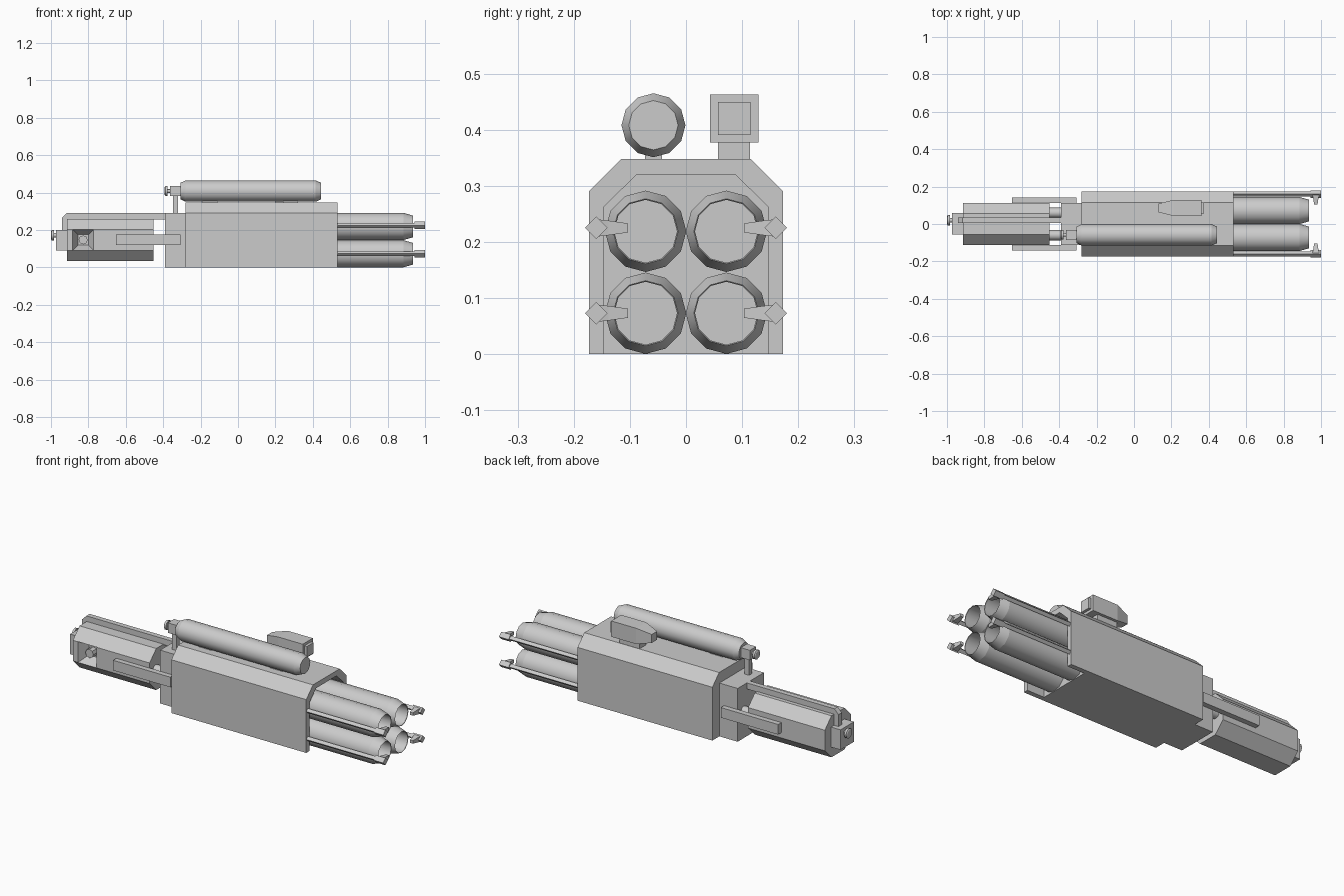
import bpy, bmesh
from math import sin, cos, pi

if "Cube" in bpy.data.objects:
    bpy.data.objects.remove(bpy.data.objects["Cube"])


def finish(name, bm):
    bmesh.ops.recalc_face_normals(bm, faces=bm.faces[:])
    me = bpy.data.meshes.new(name)
    bm.to_mesh(me)
    bm.free()
    ob = bpy.data.objects.new(name, me)
    bpy.context.collection.objects.link(ob)
    return ob


def loft(name, sections):
    """Solid through matching rings of 3D points."""
    bm = bmesh.new()
    rings = [[bm.verts.new(p) for p in s] for s in sections]
    n = len(rings[0])
    for a, b in zip(rings, rings[1:]):
        for i in range(n):
            bm.faces.new((a[i], a[(i + 1) % n], b[(i + 1) % n], b[i]))
    bm.faces.new(rings[0])
    bm.faces.new(rings[-1])
    return finish(name, bm)


def prism_x(name, yz, x0, x1):
    return loft(name, [[(x, y, z) for y, z in yz] for x in (x0, x1)])


def box(name, x0, x1, y0, y1, z0, z1):
    return prism_x(name, [(y0, z0), (y1, z0), (y1, z1), (y0, z1)], x0, x1)


def lathe(name, profile, y, z, n=12):
    """Round part along x from (x, radius) pairs, smooth around, sharp at rings."""
    ob = loft(name, [[(x, y + r * sin(2 * pi * i / n), z + r * cos(2 * pi * i / n))
                      for i in range(n)] for x, r in profile])
    me = ob.data
    for p in me.polygons:
        p.use_smooth = len(p.vertices) == 4
    for e in me.edges:
        a, b = (me.vertices[v].co.x for v in e.vertices)
        r = [((me.vertices[v].co.y - y) ** 2 + (me.vertices[v].co.z - z) ** 2) ** .5
             for v in e.vertices]
        if abs(a - b) < 1e-5 and abs(r[0] - r[1]) < 1e-5:
            e.use_edge_sharp = True
    return ob


def cut(ob, cutter):
    m = ob.modifiers.new("cut", 'BOOLEAN')
    m.operation = 'DIFFERENCE'
    m.solver = 'EXACT'
    m.object = cutter
    bpy.context.view_layer.objects.active = ob
    bpy.ops.object.modifier_apply(modifier=m.name)
    bpy.data.objects.remove(cutter, do_unlink=True)


def arch(w, t, zs, z0, zt):
    """Box section with chamfered top corners."""
    return [(-w, z0), (w, z0), (w, zs), (t, zt), (-t, zt), (-w, zs)]


# Main housing with a front recess that is open underneath
housing = prism_x("housing", arch(.173, .115, .29, 0, .348), -.28, .532)
cut(housing, prism_x("recess", arch(.147, .088, .262, -.05, .32), .43, .6))
box("housing_rear_block", -.39, -.27, -.113, .113, 0, .29)

# Four hollow tubes, each with a retaining rod and claw
for s in (-1, 1):
    for zc in (.073, .219):
        lathe("launch_tube", [(.42, .0725), (.885, .0725), (.935, .058),
                              (.933, .056), (.50, .056)], s * .072, zc)
        zr = zc if zc < .1 else .225
        yr = s * .16

        def diamond(h):
            return [(yr - h, zr), (yr, zr - h), (yr + h, zr), (yr, zr + h)]
        prism_x("tube_rod", diamond(.013), .42, .95)
        prism_x("rod_end", diamond(.02), .943, 1.0)
        loft("rod_claw", [[(.972 + a * hx, s * y, zr + b * hz)
                           for a, b in ((-1, -1), (1, -1), (1, 1), (-1, 1))]
                          for y, hx, hz in ((.155, .018, .015), (.138, .014, .013),
                                            (.103, .009, .008))])

# Gas tank with valve and feed pipe
lathe("tank", [(-.308, .044), (-.28, .057), (.415, .057), (.445, .044)], -.058, .408)
for x in (-.15, .28):
    box("tank_mount", x - .04, x + .04, -.073, -.043, .34, .37)
box("valve_block", -.363, -.305, -.085, -.031, .381, .435)
box("valve_post", -.348, -.322, -.071, -.045, .28, .385)
lathe("valve_stem", [(-.38, .01), (-.36, .01)], -.058, .408, 8)
lathe("valve_wheel", [(-.392, .02), (-.388, .026), (-.376, .026)], -.058, .408, 8)

# Sight with tapered back and raised lens


def square(x, h):
    return [(x, .086 + a * h, .42 + b * h) for a, b in ((-1, -1), (1, -1), (1, 1), (-1, 1))]


loft("sight", [square(.13, .023), square(.21, .043), square(.36, .043)])
loft("sight_lens", [square(.35, .029), square(.375, .029)])
box("sight_post", .2, .32, .057, .114, .34, .385)

# Octagonal rear body with a tapered pocket on the front side
w, c, zm = .113, .056, .147
octagon = [(-w, zm - c), (-c, zm - w), (c, zm - w), (w, zm - c),
           (w, zm + c), (c, zm + w), (-c, zm + w), (-w, zm + c)]
rear = prism_x("rear_body", octagon, -.915, -.453)
cut(rear, loft("pocket", [[(-.828 + a * h, y, zm + b * h)
                           for a, b in ((-1, -1), (1, -1), (1, 1), (-1, 1))]
                          for y, h in ((-.120, .0605), (-.06, .028))]))
loft("pocket_screw", [[(-.828 + .024 * cos(i * pi / 4), y, zm + .024 * sin(i * pi / 4))
                       for i in range(8)] for y in (-.055, -.095)])

# Pins and side arms joining rear body and housing
for s in (-1, 1):
    lathe("joint_pin", [(-.47, .027), (-.38, .027)], s * .06, zm)
    y0, y1 = sorted((s * .111, s * .141))
    box("side_arm", -.653, -.308, y0, y1, .12, .175)

# Bent bar over the rear body
bar = [(-.38, .29), (-.917, .29), (-.942, .265), (-.942, .19),
       (-.912, .19), (-.912, .257), (-.38, .257)]
loft("top_bar", [[(x, y, z) for x, z in bar] for y in (.006, .034)])

# End cap and knob
box("end_cap", -.972, -.905, -.056, .06, .091, .2)
lathe("end_knob_stem", [(-.985, .012), (-.965, .012)], .02, .172, 8)
lathe("end_knob", [(-1.0, .02), (-.996, .027), (-.984, .027)], .02, .172, 8)
